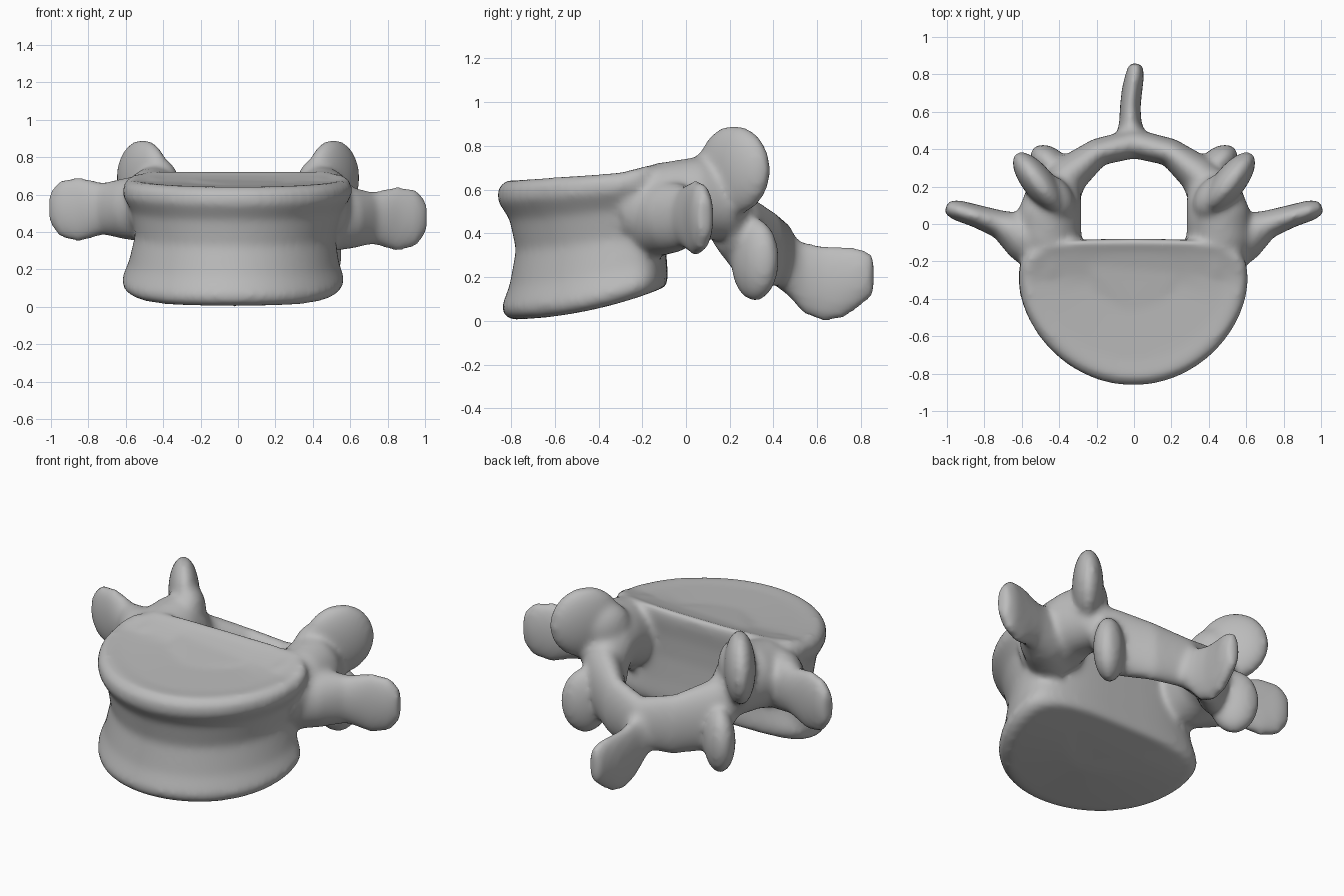
import bpy, bmesh, math
from mathutils import Matrix, Vector

cube = bpy.data.objects.get("Cube")
if cube:
    bpy.data.objects.remove(cube, do_unlink=True)

bm = bmesh.new()
SIDES = 32


def skin(rings):
    """Bridge a list of vertex rings and close both ends."""
    rings = [[bm.verts.new(p) for p in ring] for ring in rings]
    faces = [bm.faces.new(rings[0]), bm.faces.new(rings[-1])]
    for lower, upper in zip(rings, rings[1:]):
        n = len(lower)
        for i in range(n):
            j = (i + 1) % n
            faces.append(bm.faces.new((lower[i], lower[j], upper[j], upper[i])))
    bmesh.ops.recalc_face_normals(bm, faces=faces)


def loft(sections):
    """Upright elliptical sections: x, y, z, half thickness, half height."""
    centres = [Vector(s[:3]) for s in sections]
    rings = []
    for i, (x, y, z, thick, tall) in enumerate(sections):
        along = centres[min(i + 1, len(centres) - 1)] - centres[max(i - 1, 0)]
        across = along.cross(Vector((0, 0, 1))).normalized()
        ring = []
        for k in range(SIDES):
            a = math.tau * k / SIDES
            ring.append(centres[i] + across * thick * math.cos(a)
                        + Vector((0, 0, tall * math.sin(a))))
        rings.append(ring)
    skin(rings)


def lobe(centre, radii, angle):
    """Ellipsoid turned about the vertical axis."""
    matrix = (Matrix.Translation(centre) @ Matrix.Rotation(angle, 4, "Z")
              @ Matrix.Diagonal((*radii, 1)))
    bmesh.ops.create_uvsphere(bm, u_segments=32, v_segments=20, radius=1, matrix=matrix)


def mirrored(sections, side, lift=0):
    return [(x * side, y, z + lift, a, b) for x, y, z, a, b in sections]


# Main body: rounded front, flatter back, pinched waist and sloping ends
def body_ring(height, scale):
    ring = []
    for k in range(64):
        a = math.tau * k / 64
        c, s = math.cos(a), math.sin(a)
        if s < 0:
            x, y = 0.61 * c, -0.3 - 0.56 * abs(s) ** 1.12
        else:
            x = 0.61 * math.copysign(abs(c) ** 0.6, c)
            y = -0.3 + 0.22 * s ** 0.6
        x, y = x * scale - 0.03 * (1 - height), -0.2 + (y + 0.2) * scale
        back = y + 0.1
        bottom = 0.15 + 0.39 * back + 0.256 * back * back
        top = 0.7 + 0.07 * y + 0.2 * max(0, y + 0.3)
        ring.append((x, y, bottom + (top - bottom) * height))
    return ring


BODY = [(0.01, 0.4), (0, 0.9), (0.04, 0.96), (0.1, 0.975), (0.25, 0.92),
        (0.5, 0.875), (0.72, 0.92), (0.86, 1.005), (0.95, 1), (1, 0.94),
        (0.985, 0.8), (0.97, 0.4)]
skin([body_ring(h, s) for h, s in BODY])

# Paired parts
PEDICLE = [(0.44, -0.28, 0.52, 0.14, 0.16), (0.46, -0.08, 0.53, 0.18, 0.2),
           (0.45, 0.05, 0.56, 0.17, 0.19), (0.42, 0.17, 0.54, 0.15, 0.17),
           (0.37, 0.26, 0.46, 0.09, 0.12)]
TRANSVERSE = [(0.45, -0.15, 0.47, 0.15, 0.18), (0.6, -0.06, 0.475, 0.13, 0.165),
              (0.72, 0, 0.475, 0.075, 0.14), (0.85, 0.045, 0.47, 0.06, 0.175),
              (0.95, 0.075, 0.475, 0.055, 0.155), (1.005, 0.09, 0.48, 0.035, 0.09)]
LAMINA = [(0.41, 0.16, 0.48, 0.13, 0.15), (0.34, 0.27, 0.38, 0.105, 0.2),
          (0.19, 0.385, 0.33, 0.075, 0.175), (0, 0.43, 0.31, 0.08, 0.15)]
for side in (1, -1):
    loft(mirrored(PEDICLE, side))
    loft(mirrored(TRANSVERSE, side, 0 if side > 0 else 0.05))
    # upper joint plate with its inner shoulder, then the lower joint plate
    lobe((0.51 * side, 0.22, 0.69), (0.2, 0.085, 0.205), side * math.radians(52))
    lobe((0.43 * side, 0.14, 0.65), (0.14, 0.1, 0.15), side * math.radians(52))
    lobe((0.44 * side, 0.315, 0.28), (0.135, 0.085, 0.19), side * math.radians(42))

# Rear arch and its spine
loft(LAMINA + mirrored(LAMINA[-2::-1], -1))
loft([(-0.01, 0.4, 0.3, 0.12, 0.13), (-0.015, 0.47, 0.255, 0.085, 0.145),
      (-0.02, 0.54, 0.195, 0.06, 0.165), (-0.02, 0.63, 0.17, 0.055, 0.175),
      (-0.01, 0.72, 0.175, 0.055, 0.165), (0.005, 0.8, 0.2, 0.05, 0.135),
      (0.01, 0.86, 0.21, 0.035, 0.09)])

mesh = bpy.data.meshes.new("vertebra")
bm.to_mesh(mesh)
bm.free()
vertebra = bpy.data.objects.new("vertebra", mesh)
bpy.context.collection.objects.link(vertebra)

# Fuse the parts into one smooth bone
fuse = vertebra.modifiers.new("fuse", "REMESH")
fuse.mode = "VOXEL"
fuse.voxel_size = 0.016
fuse.use_smooth_shade = True
soften = vertebra.modifiers.new("soften", "SMOOTH")
soften.factor = 0.5
soften.iterations = 14

# Plain grey bone
grey = bpy.data.materials.new("bone grey")
grey.use_nodes = True
color = (0.5, 0.5, 0.5, 1)
grey.diffuse_color = color
grey.node_tree.nodes["Principled BSDF"].inputs["Base Color"].default_value = color
mesh.materials.append(grey)
